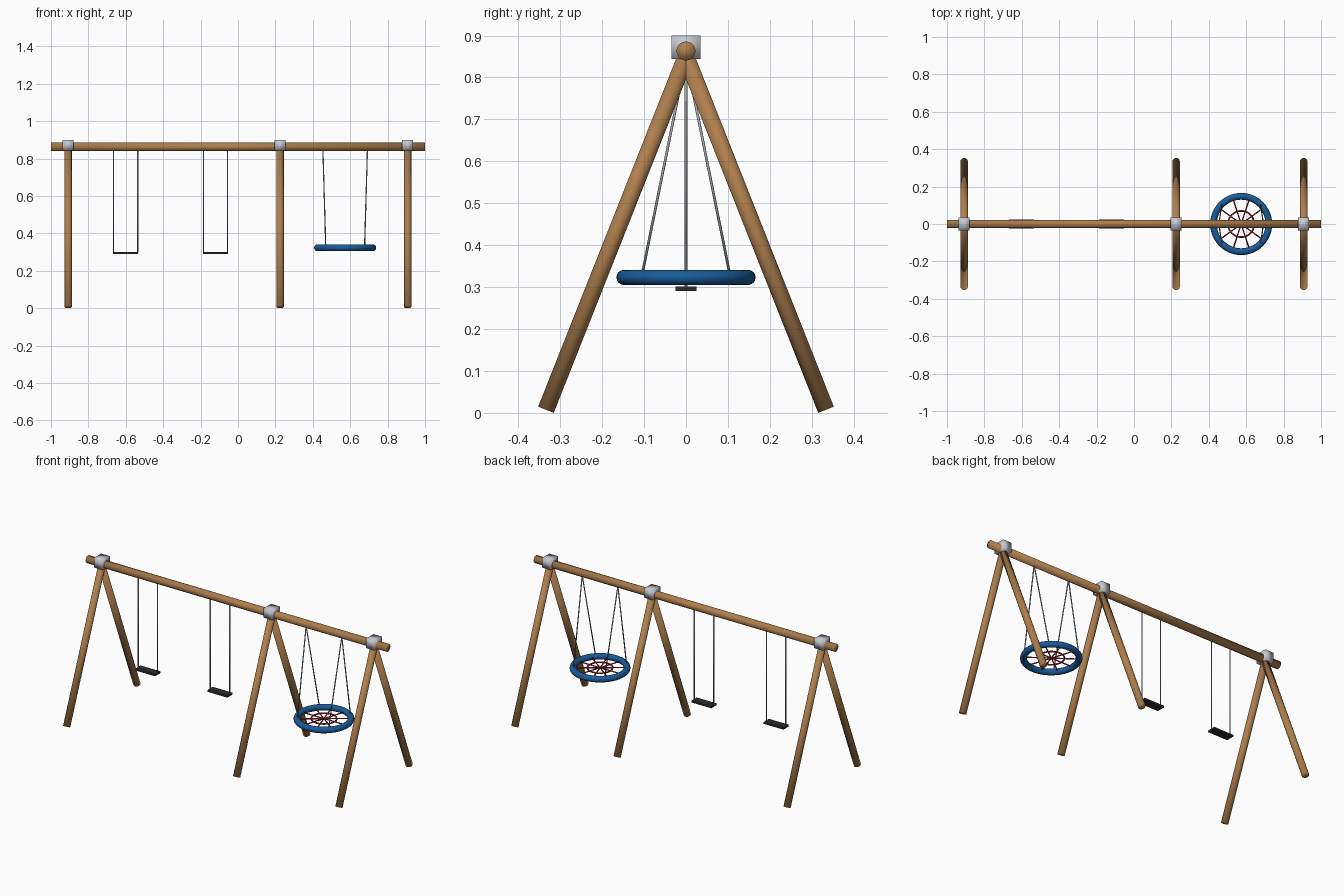
import bpy, math
from mathutils import Vector

if "Cube" in bpy.data.objects:
    bpy.data.objects.remove(bpy.data.objects["Cube"], do_unlink=True)


def material(name, rgb):
    m = bpy.data.materials.new(name)
    m.use_nodes = True
    color = (*rgb, 1)
    m.diffuse_color = color
    m.node_tree.nodes["Principled BSDF"].inputs["Base Color"].default_value = color
    return m


WOOD = material("wood", (0.42, 0.21, 0.075))
METAL = material("grey metal", (0.56, 0.59, 0.64))
CHAIN = material("chain grey", (0.36, 0.37, 0.39))
RUBBER = material("black rubber", (0.025, 0.025, 0.03))
BLUE = material("blue padding", (0.01, 0.105, 0.32))
RED = material("red rope", (0.42, 0.015, 0.03))


def finish(name, mat):
    ob = bpy.context.object
    ob.name = name
    ob.data.materials.append(mat)
    return ob


def rod(name, a, b, radius, mat, sides=12):
    """Round bar between two points, shaded smooth over its ends."""
    a, b = Vector(a), Vector(b)
    d = b - a
    bpy.ops.mesh.primitive_cylinder_add(
        vertices=sides, radius=radius, depth=d.length, location=(a + b) / 2,
        rotation=d.to_track_quat('Z', 'Y').to_euler())
    bpy.ops.object.shade_smooth()
    return finish(name, mat)


def box(name, center, size, mat):
    bpy.ops.mesh.primitive_cube_add(size=1, location=center)
    bpy.context.object.scale = size
    bpy.ops.object.transform_apply(location=False, rotation=False, scale=True)
    return finish(name, mat)


def ring(name, center, major, minor, mat, segments=48, sides=16):
    bpy.ops.mesh.primitive_torus_add(
        location=center, major_radius=major, minor_radius=minor,
        major_segments=segments, minor_segments=sides)
    bpy.ops.object.shade_smooth()
    return finish(name, mat)


# Top beam
BEAM_Z = 0.863
rod("top_beam", (-1, 0, BEAM_Z), (1, 0, BEAM_Z), 0.0225, WOOD, 32)

# A-frames: two splayed legs and a soft-shaded metal bracket each
for label, x in (("right", -0.908), ("middle", 0.225), ("left", 0.907)):
    for side, s in (("front", -1), ("back", 1)):
        rod(f"{label}_{side}_leg", (x, s * 0.334, 0.0075), (x, 0, 0.85), 0.02, WOOD, 32)
    box(f"{label}_bracket", (x, 0, 0.872), (0.058, 0.07, 0.057), METAL)
    bpy.ops.object.shade_smooth()

# Two flat swings
for label, x in (("outer", -0.601), ("inner", -0.12)):
    box(f"{label}_swing_seat", (x, 0, 0.2965), (0.132, 0.05, 0.011), RUBBER)
    for s in (-1, 1):
        rod(f"{label}_swing_chain", (x + s * 0.0645, 0, 0.297),
            (x + s * 0.0645, 0, 0.85), 0.0032, CHAIN)

# Nest swing: padded ring, rope web and four chains
NX, NZ, NR = 0.573, 0.323, 0.148
ring("nest_ring", (NX, 0, NZ), NR, 0.018, BLUE)
ring("nest_web_ring", (NX, 0, NZ), 0.07, 0.0045, RED, 40, 8)
SPOKES = 10
for i in range(SPOKES):
    a = 2 * math.pi * i / SPOKES
    rod("nest_web_spoke", (NX, 0, NZ),
        (NX + NR * math.cos(a), NR * math.sin(a), NZ), 0.0036, RED, 8)
for sx in (-1, 1):
    for sy in (-1, 1):
        rod("nest_chain", (NX + sx * 0.104, sy * 0.104, NZ + 0.01),
            (NX + sx * 0.119, 0, 0.848), 0.0032, CHAIN)
